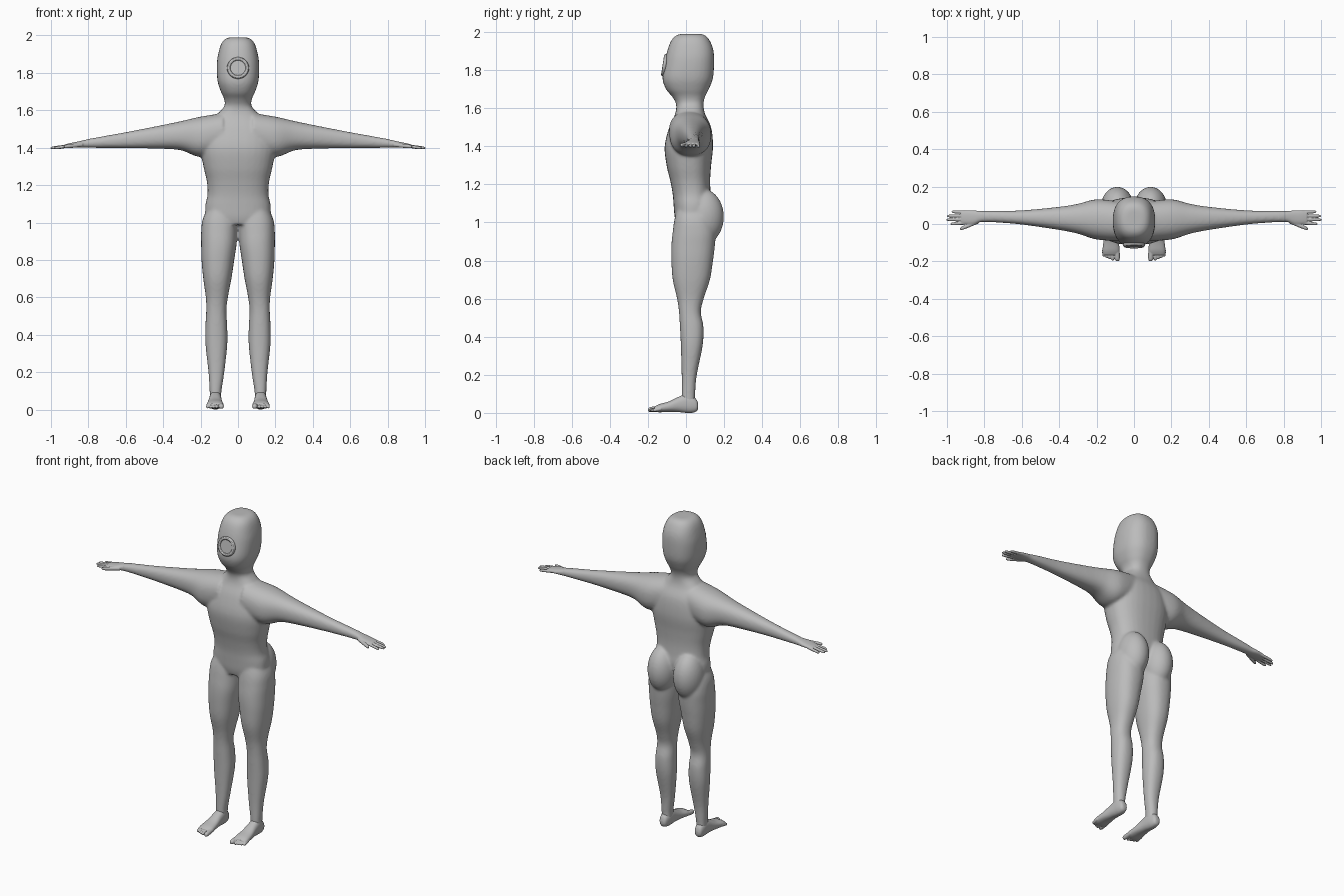
import bpy
import bmesh
from math import cos, sin, pi, radians, copysign
from mathutils import Vector, Matrix

cube = bpy.data.objects.get("Cube")
if cube:
    bpy.data.objects.remove(cube, do_unlink=True)

# Single plain grey for the whole figure
grey = bpy.data.materials.new("plain_grey")
grey.use_nodes = True
grey.diffuse_color = (0.5, 0.5, 0.5, 1)
grey.node_tree.nodes["Principled BSDF"].inputs["Base Color"].default_value = (0.5, 0.5, 0.5, 1)

# Position of (along, first, second) coordinates for each loft axis
PLACE = {
    "x": lambda t, a, b: Vector((t, a, b)),
    "y": lambda t, a, b: Vector((a, t, b)),
    "z": lambda t, a, b: Vector((a, b, t)),
}


def smooth_rows(rows, steps=5):
    """Catmull-Rom interpolation between cross-sections."""
    pts = [Vector(r) for r in rows]
    pts = [pts[0]] + pts + [pts[-1]]
    out = []
    for a, b, c, d in zip(pts, pts[1:], pts[2:], pts[3:]):
        for i in range(steps):
            t = i / steps
            out.append((b * 2 + (c - a) * t + (a * 2 - b * 5 + c * 4 - d) * t ** 2
                        + (b * 3 - a - c * 3 + d) * t ** 3) / 2)
    return out + [pts[-1]]


def loft(bm, axis, rows, side=1, power=2.3, sides=32):
    """Skin rounded sections given as (along, min a, max a, min b, max b)."""
    rings = []
    for t, a0, a1, b0, b1 in smooth_rows(rows):
        ring = []
        for i in range(sides):
            ang = 2 * pi * i / sides
            ca, sa = cos(ang), sin(ang)
            u = copysign(abs(ca) ** (2 / power), ca)
            v = copysign(abs(sa) ** (2 / power), sa)
            p = PLACE[axis](t, (a0 + a1 + u * (a1 - a0)) / 2, (b0 + b1 + v * (b1 - b0)) / 2)
            p.x *= side
            ring.append(bm.verts.new(p))
        rings.append(ring)
    for low, high in zip(rings, rings[1:]):
        for i in range(sides):
            j = (i + 1) % sides
            bm.faces.new((low[i], low[j], high[j], high[i]))
    bm.faces.new(rings[0])
    bm.faces.new(rings[-1])


def digit(bm, axis, start, end, radius, side):
    """Round-tipped finger or toe running from start to end."""
    start, end = Vector(start), Vector(end)
    rows = []
    for f, k in ((0, 1), (0.5, 1), (0.8, 0.95), (0.94, 0.75), (1, 0.35)):
        t, a, b = start.lerp(end, f)
        r = radius * k
        rows.append((t, a - r, a + r, b - r, b + r))
    loft(bm, axis, rows, side, 2, 16)


def finish(name, bm, voxel, passes):
    """Fuse the overlapping lofts into one soft skin."""
    bmesh.ops.recalc_face_normals(bm, faces=bm.faces)
    mesh = bpy.data.meshes.new(name)
    bm.to_mesh(mesh)
    bm.free()
    obj = bpy.data.objects.new(name, mesh)
    bpy.context.collection.objects.link(obj)
    fuse = obj.modifiers.new("fuse", "REMESH")
    fuse.mode = "VOXEL"
    fuse.voxel_size = voxel
    fuse.use_smooth_shade = True
    soft = obj.modifiers.new("soften", "SMOOTH")
    soft.factor = 0.5
    soft.iterations = passes
    bpy.ops.object.select_all(action="DESELECT")
    obj.select_set(True)
    bpy.context.view_layer.objects.active = obj
    for mod in ("fuse", "soften"):
        bpy.ops.object.modifier_apply(modifier=mod)
    obj.data.materials.clear()
    obj.data.materials.append(grey)
    bpy.ops.object.shade_smooth()


# Torso, neck and head: (height, half width, front, back)
trunk = [
    (0.99, .13, -.05, .1), (1.03, .17, -.06, .12), (1.09, .175, -.065, .135),
    (1.15, .163, -.07, .13), (1.22, .167, -.083, .127), (1.3, .185, -.102, .132),
    (1.4, .2, -.112, .142), (1.5, .18, -.088, .132), (1.57, .12, -.057, .1),
    (1.62, .074, -.052, .092), (1.66, .074, -.072, .1), (1.7, .092, -.105, .12),
    (1.76, .11, -.124, .142), (1.85, .113, -.11, .148), (1.91, .104, -.096, .143),
    (1.955, .09, -.078, .125), (1.98, .07, -.055, .105), (1.99, .045, -.03, .08),
]
body = bmesh.new()
loft(body, "z", [(z, -w, w, f, b) for z, w, f, b in trunk], power=2.4)

# Arms: (outward, front, back, bottom, top)
arm = [
    (.08, -.09, .12, 1.38, 1.585), (.2, -.083, .132, 1.35, 1.566),
    (.3, -.052, .108, 1.385, 1.543), (.4, -.032, .092, 1.394, 1.522),
    (.6, -.003, .073, 1.398, 1.483), (.75, .009, .071, 1.399, 1.456),
    (.82, .009, .071, 1.4, 1.443),
]
# Legs: (height, inner, outer, front, back)
leg = [
    (1.1, .02, .15, -.04, .12), (1.02, .004, .188, -.06, .14), (.95, .004, .197, -.07, .155),
    (.88, .008, .197, -.077, .152), (.8, .02, .195, -.077, .142), (.7, .035, .186, -.07, .126),
    (.6, .054, .172, -.047, .093), (.53, .062, .17, -.037, .078), (.45, .058, .174, -.032, .092),
    (.35, .057, .174, -.027, .087), (.2, .073, .158, -.023, .057), (.1, .088, .152, -.023, .048),
    (.045, .09, .15, -.022, .047),
]
for side in (1, -1):
    loft(body, "x", arm, side)
    loft(body, "z", leg, side)
    # Buttock
    bmesh.ops.create_uvsphere(
        body, u_segments=32, v_segments=20, radius=1,
        matrix=Matrix.Translation((side * .089, .09, 1.03)) @ Matrix.Diagonal((.088, .109, .145, 1)))
finish("body", body, 0.008, 8)

# Palm, reaching back over the wrist
palm = [
    (.77, .011, .069, 1.4, 1.452), (.82, .011, .069, 1.4, 1.441), (.86, -.003, .073, 1.4, 1.432),
    (.9, -.001, .072, 1.4, 1.424), (.925, .004, .066, 1.4, 1.418),
]
fingers = [(.006, .0, .982), (.025, .023, 1.003), (.044, .043, 1.0), (.063, .066, .975)]
# Foot: (along, inner, outer, bottom, top)
foot = [
    (.064, .112, .133, .025, .045), (.055, .1, .145, .008, .07), (.03, .092, .151, 0, .092),
    (0, .089, .153, 0, .1), (-.04, .087, .156, .004, .084), (-.09, .082, .163, .005, .06),
    (-.14, .077, .168, .003, .046), (-.165, .083, .164, .006, .034),
]
for label, side in (("left", 1), ("right", -1)):
    hand = bmesh.new()
    loft(hand, "x", palm, side)
    for root, tip, reach in fingers:
        digit(hand, "x", (.89, root, 1.411), (reach, tip, 1.398), .0085, side)
    # Thumb
    digit(hand, "x", (.83, .014, 1.416), (.93, -.027, 1.405), .011, side)
    finish(label + "_hand", hand, 0.003, 3)

    sole = bmesh.new()
    loft(sole, "y", foot, side)
    # Big toe, then the four small toes
    digit(sole, "y", (-.13, .091, .024), (-.199, .089, .016), .0145, side)
    for i in range(4):
        x = .114 + i * .0157
        digit(sole, "y", (-.13, x, .022), (-.195 + i * .007, x, .013), .0092, side)
    finish(label + "_foot", sole, 0.003, 3)

# Round face piece: raised rim around a shallow disc
tilt = (radians(81), 0, 0)
bpy.ops.mesh.primitive_torus_add(major_radius=.049, minor_radius=.01, major_segments=48,
                                 minor_segments=12, location=(0, -.113, 1.826), rotation=tilt)
rim = bpy.context.object
rim.name = "face_rim"
bpy.ops.mesh.primitive_cylinder_add(vertices=48, radius=.042, depth=.012,
                                    location=(0, -.111, 1.826), rotation=tilt)
disc = bpy.context.object
disc.name = "face_disc"
for part in (rim, disc):
    part.data.materials.append(grey)
    bpy.ops.object.select_all(action="DESELECT")
    part.select_set(True)
    bpy.context.view_layer.objects.active = part
    bpy.ops.object.shade_smooth_by_angle()
